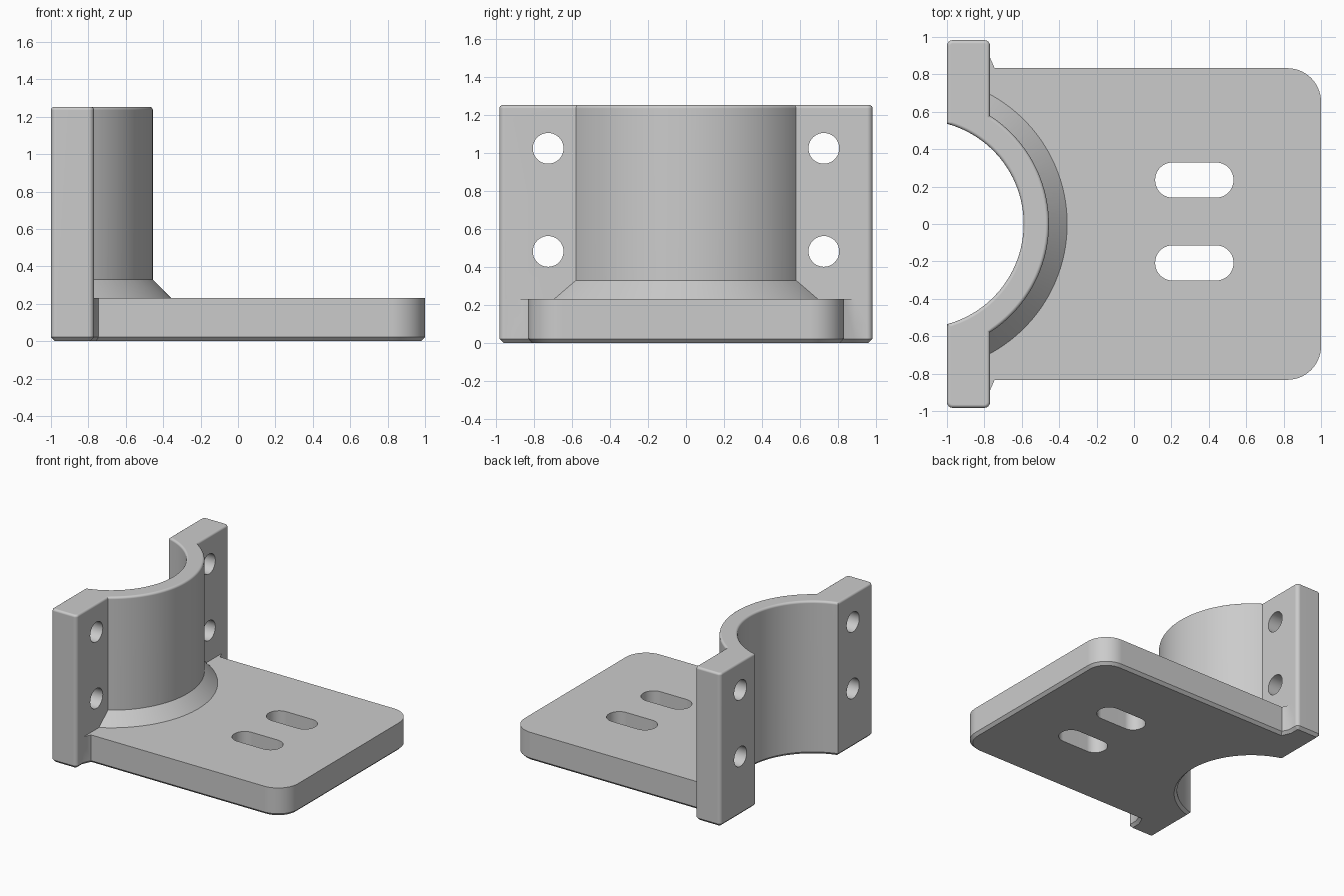
import bpy, bmesh
from math import cos, sin, pi, radians, acos
from mathutils import Vector

cube = bpy.data.objects.get("Cube")
if cube:
    bpy.data.objects.remove(cube)

steel = bpy.data.materials.new("light grey")
steel.use_nodes = True
GREY = (0.6, 0.6, 0.6, 1)
steel.diffuse_color = GREY
steel.node_tree.nodes["Principled BSDF"].inputs["Base Color"].default_value = GREY

AXIS_X = -1.145          # centre of the bore
BORE, WALL = 0.555, 0.69
BACK, FRONT = -1.0, -0.77  # flange faces
FLANGE_Y, PLATE_Y = 0.983, 0.833
PLATE_Z, TOP_Z = 0.232, 1.253


def arc(radius, a0, a1, n):
    return [(AXIS_X + radius * cos(a0 + (a1 - a0) * i / n),
             radius * sin(a0 + (a1 - a0) * i / n)) for i in range(n + 1)]


def rounded(prev, corner, nxt, r, n=6):
    """Points of a circular fillet on a right-angled corner."""
    c = Vector(corner)
    u = (Vector(prev) - c).normalized() * r
    v = (Vector(nxt) - c).normalized() * r
    return [tuple(c + u + v - v * cos(t) - u * sin(t))
            for t in (pi / 2 * i / n for i in range(n + 1))]


def mirrored(half):
    """Close a half outline that starts and ends on y = 0."""
    return half + [(x, -y) for x, y in half[-2:0:-1]]


def solid(name, low, z0, z1, high=None, chamfer=0, fillet=0):
    """Loft between two outlines, with edge treatment on the end caps."""
    bm = bmesh.new()
    a = [bm.verts.new((x, y, z0)) for x, y in low]
    b = [bm.verts.new((x, y, z1)) for x, y in (high or low)]
    bottom, top = bm.faces.new(a), bm.faces.new(b)
    for i in range(len(a)):
        j = (i + 1) % len(a)
        bm.faces.new((a[i], a[j], b[j], b[i]))
    bmesh.ops.recalc_face_normals(bm, faces=bm.faces)
    for face, size, segments in ((bottom, chamfer, 1), (top, fillet, 4)):
        if size:
            bmesh.ops.bevel(bm, geom=list(face.edges), offset=size, segments=segments,
                            profile=0.5, affect='EDGES', clamp_overlap=False)
    mesh = bpy.data.meshes.new(name)
    bm.to_mesh(mesh)
    bm.free()
    mesh.materials.append(steel)
    obj = bpy.data.objects.new(name, mesh)
    bpy.context.collection.objects.link(obj)
    return obj


def combine(target, tool, operation):
    mod = target.modifiers.new(operation, 'BOOLEAN')
    mod.operation, mod.solver, mod.object = operation, 'EXACT', tool
    bpy.context.view_layer.objects.active = target
    bpy.ops.object.modifier_apply(modifier=mod.name)
    bpy.data.objects.remove(tool)


# Shared half outline: bore arc and the end of the flange
inner = arc(BORE, 0, acos((BACK - AXIS_X) / BORE), 32)
flange = (rounded((BACK, 0), (BACK, FLANGE_Y), (FRONT, FLANGE_Y), 0.03)
          + rounded((BACK, FLANGE_Y), (FRONT, FLANGE_Y), (FRONT, 0), 0.03))

# Base plate with small gussets beside the flanges
plate_corner = rounded((0, PLATE_Y), (1, PLATE_Y), (1, 0), 0.18, 14)
bracket = solid("mounting_bracket",
                mirrored(inner + flange + [(FRONT, 0.89), (-0.745, PLATE_Y)]
                         + plate_corner + [(1, 0)]),
                0, PLATE_Z, chamfer=0.022)

# Upright half sleeve with flanges
outer = arc(WALL, acos((FRONT - AXIS_X) / WALL), 0, 32)
upright = solid("upright_sleeve", mirrored(inner + flange + outer),
                0.1, TOP_Z, fillet=0.018)
combine(bracket, upright, 'UNION')

# Sloped collar at the foot of the sleeve
SWEEP = radians(70)
collar_rings = [arc(0.62, -SWEEP, SWEEP, 48) + arc(r, SWEEP, -SWEEP, 48)
                for r in (0.84, 0.68)]
collar = solid("sloped_collar", collar_rings[0], 0.18, 0.34, high=collar_rings[1])
combine(bracket, collar, 'UNION')

# Two slots through the plate
X0, X1, HALF = 0.113, 0.532, 0.094
for y in (0.235, -0.208):
    box = [(X0, y - HALF), (X1, y - HALF), (X1, y + HALF), (X0, y + HALF)]
    outline = []
    for i in range(4):
        outline += rounded(box[i - 1], box[i], box[(i + 1) % 4], HALF - 0.001, 10)
    combine(bracket, solid("slot_cutter", outline, -0.1, 0.5), 'DIFFERENCE')

# Bolt holes through the flanges
for y in (-0.726, 0.726):
    for z in (0.482, 1.025):
        bpy.ops.mesh.primitive_cylinder_add(vertices=40, radius=0.081, depth=0.6,
                                            location=(-0.9, y, z),
                                            rotation=(0, pi / 2, 0))
        cutter = bpy.context.object
        cutter.data.materials.append(steel)
        combine(bracket, cutter, 'DIFFERENCE')

# Smooth curves, crisp edges
bpy.ops.object.select_all(action='DESELECT')
bracket.select_set(True)
bpy.context.view_layer.objects.active = bracket
bpy.ops.object.shade_smooth_by_angle(angle=radians(30))
weighted = bracket.modifiers.new("weighted_normals", 'WEIGHTED_NORMAL')
weighted.keep_sharp = True
